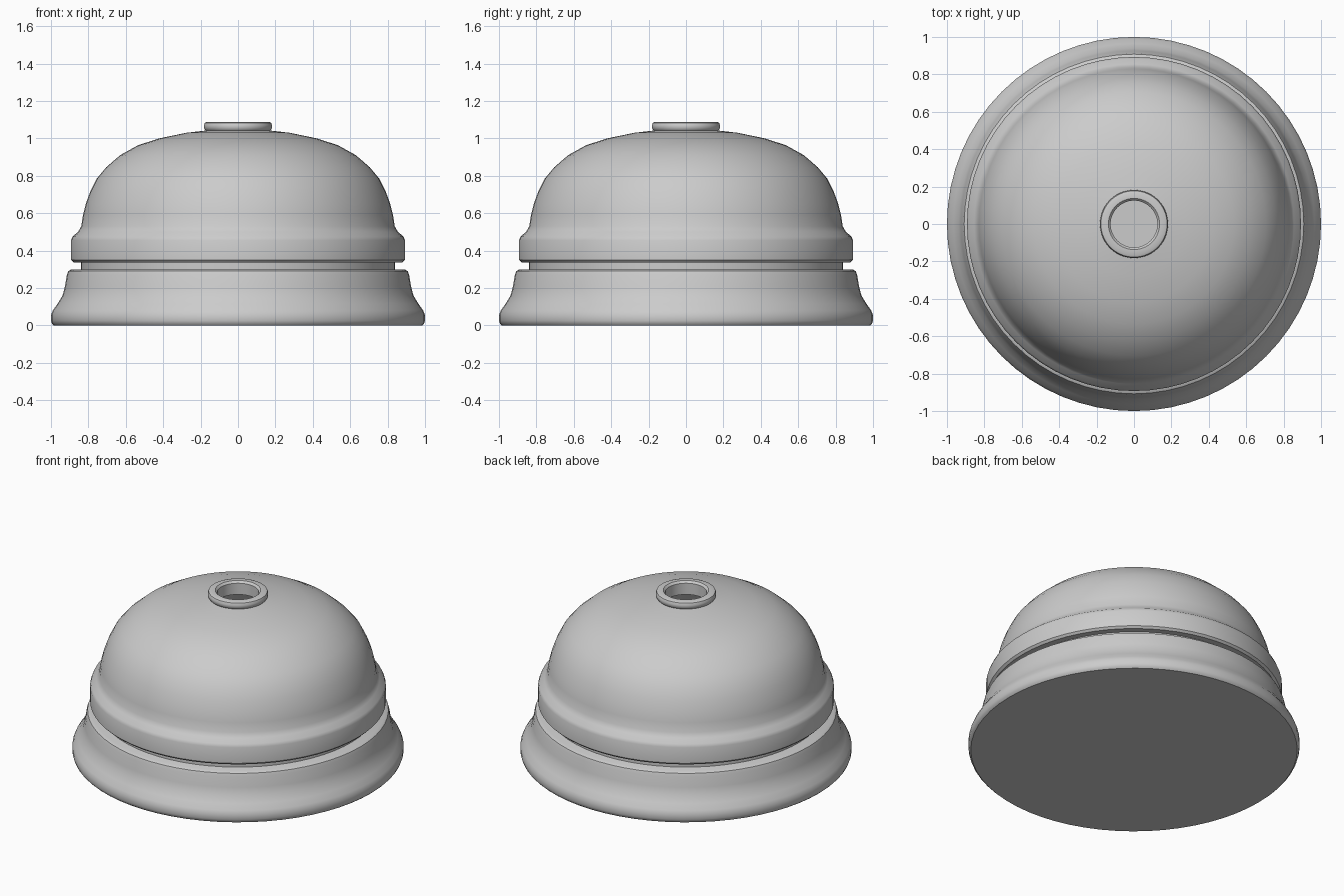
import bpy
import bmesh
import math

cube = bpy.data.objects.get("Cube")
if cube:
    bpy.data.objects.remove(cube, do_unlink=True)

SEGMENTS = 64

grey = bpy.data.materials.new("plain grey")
grey.use_nodes = True
colour = (0.6, 0.6, 0.6, 1)
grey.diffuse_color = colour
grey.node_tree.nodes["Principled BSDF"].inputs["Base Color"].default_value = colour


def lathe(name, profile, closed=False):
    """Spin a (radius, height) profile around z; radius 0 makes a pole."""
    bm = bmesh.new()
    verts = [bm.verts.new((r, 0, z)) for r, z in profile]
    pairs = list(zip(verts, verts[1:]))
    if closed:
        pairs.append((verts[-1], verts[0]))
    edges = [bm.edges.new(pair) for pair in pairs]
    bmesh.ops.spin(bm, geom=verts + edges, cent=(0, 0, 0), axis=(0, 0, 1),
                   angle=math.tau, steps=SEGMENTS, use_merge=True)
    bmesh.ops.remove_doubles(bm, verts=bm.verts, dist=0.0001)
    bmesh.ops.recalc_face_normals(bm, faces=bm.faces)
    mesh = bpy.data.meshes.new(name)
    bm.to_mesh(mesh)
    bm.free()
    mesh.materials.append(grey)
    obj = bpy.data.objects.new(name, mesh)
    bpy.context.collection.objects.link(obj)
    bpy.ops.object.select_all(action="DESELECT")
    obj.select_set(True)
    bpy.context.view_layer.objects.active = obj
    bpy.ops.object.shade_smooth_by_angle(angle=math.radians(35))
    return obj


# Flared foot with a solid underside
lathe("base", [
    (0, 0), (0.985, 0), (0.995, 0.01), (1, 0.025), (1, 0.055), (0.99, 0.08),
    (0.965, 0.115), (0.938, 0.16), (0.926, 0.205), (0.915, 0.27),
    (0.908, 0.29), (0.89, 0.3), (0, 0.3)])

# Recessed collar between foot and bell
lathe("neck", [(0, 0.29), (0.84, 0.29), (0.84, 0.35), (0, 0.35)])

# Hollow dome: outer surface up, inner surface back down
outer = [
    (0.88, 0.337), (0.893, 0.35), (0.893, 0.455), (0.885, 0.475),
    (0.855, 0.5), (0.838, 0.53), (0.829, 0.59), (0.814, 0.65),
    (0.79, 0.715), (0.755, 0.785), (0.705, 0.845), (0.63, 0.91),
    (0.535, 0.963), (0.42, 1.0), (0.275, 1.03), (0.125, 1.047)]
inner = [
    (0.125, 1.0), (0.41, 0.955), (0.6, 0.87), (0.71, 0.75),
    (0.78, 0.55), (0.82, 0.337)]
lathe("bell_dome", outer + inner, closed=True)

# Rounded ring around the opening at the crown
lathe("top_ring", [
    (0.125, 1.0), (0.125, 1.075), (0.137, 1.088), (0.165, 1.088),
    (0.177, 1.083), (0.182, 1.07), (0.182, 1.055), (0.175, 1.044),
    (0.16, 1.03)], closed=True)
